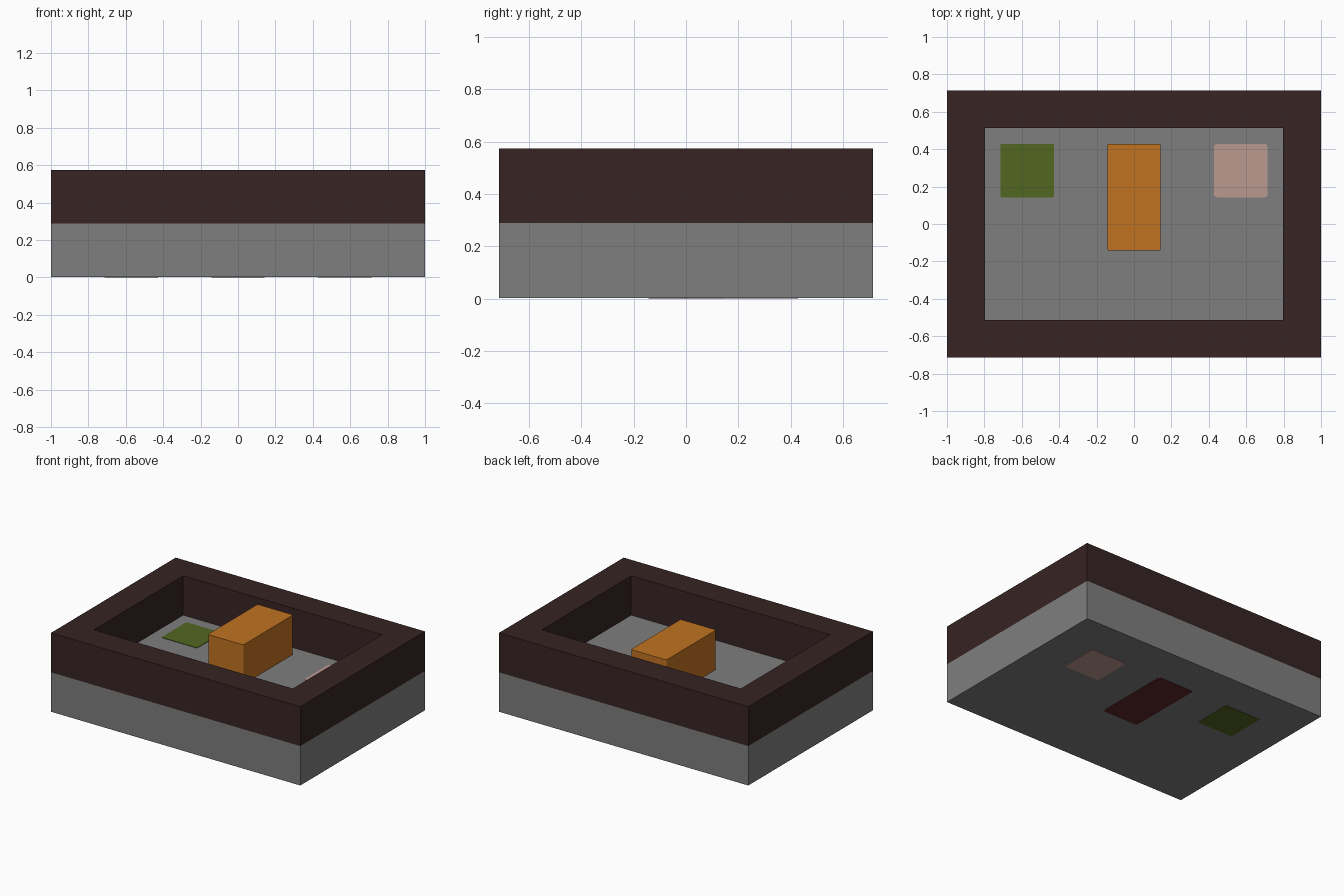
import bpy
import bmesh
from mathutils import Vector

U = 1 / 7          # one block of the layout grid
LIP = 0.003        # how far inlays stand proud of the base

cube = bpy.data.objects.get("Cube")
if cube:
    bpy.data.objects.remove(cube, do_unlink=True)


def material(name, rgb):
    mat = bpy.data.materials.new(name)
    mat.use_nodes = True
    mat.diffuse_color = (*rgb, 1)
    mat.node_tree.nodes["Principled BSDF"].inputs["Base Color"].default_value = (*rgb, 1)
    return mat


def box_mesh(low, high):
    low, high = Vector(low), Vector(high)
    bm = bmesh.new()
    bmesh.ops.create_cube(bm, size=1)
    for v in bm.verts:
        v.co = (low + high) / 2 + v.co * (high - low)
    return bm


def finish(name, bm, mat):
    bmesh.ops.recalc_face_normals(bm, faces=bm.faces[:])
    mesh = bpy.data.meshes.new(name)
    bm.to_mesh(mesh)
    bm.free()
    mesh.materials.append(mat)
    obj = bpy.data.objects.new(name, mesh)
    bpy.context.collection.objects.link(obj)
    return obj


def block(name, x, y, z, mat, corner=0):
    """Box from (min, max) ranges, with optional softened upright edges."""
    bm = box_mesh((x[0], y[0], z[0]), (x[1], y[1], z[1]))
    if corner:
        upright = [e for e in bm.edges
                   if abs(e.verts[0].co.z - e.verts[1].co.z) > U]
        bmesh.ops.bevel(bm, geom=upright, offset=corner, segments=3,
                        profile=0.5, affect='EDGES')
    return finish(name, bm, mat)


grey = material("stone grey", (0.21, 0.21, 0.21))
brown = material("dark brown", (0.038, 0.017, 0.017))
orange = material("orange", (0.53, 0.17, 0.015))
green = material("moss green", (0.085, 0.135, 0.015))
pink = material("dusty pink", (0.5, 0.32, 0.28))
red = material("dark red", (0.11, 0.02, 0.02))

floor = 2 * U + LIP
top = 4 * U + LIP

# Solid base slab
block("base", (-1, 1), (-5 * U, 5 * U), (LIP, floor), grey)

# Rim: a slab with its middle opened right through
bm = box_mesh((-1, -5 * U, floor), (1, 5 * U, top))
caps = [f for f in bm.faces if abs(f.normal.z) > 0.9]
for cap in caps:
    bmesh.ops.inset_region(bm, faces=[cap], thickness=2 * U)
loops = [e for cap in caps for e in cap.edges]
bmesh.ops.delete(bm, geom=caps, context='FACES_ONLY')
bmesh.ops.bridge_loops(bm, edges=loops)
finish("rim", bm, brown)

# Raised bar reaching from the back wall into the opening
block("bar", (-U, U), (-U, 3 * U), (floor, top), orange, 0.01)

# Inlays passing through the base, visible above and below
through = (0, floor + LIP)
block("bar_footing", (-U, U), (-U, 3 * U), (0, floor), red, 0.015)
block("right_inlay", (-5 * U, -3 * U), (U, 3 * U), through, green, 0.004)
block("left_inlay", (3 * U, 5 * U), (U, 3 * U), through, pink, 0.015)
